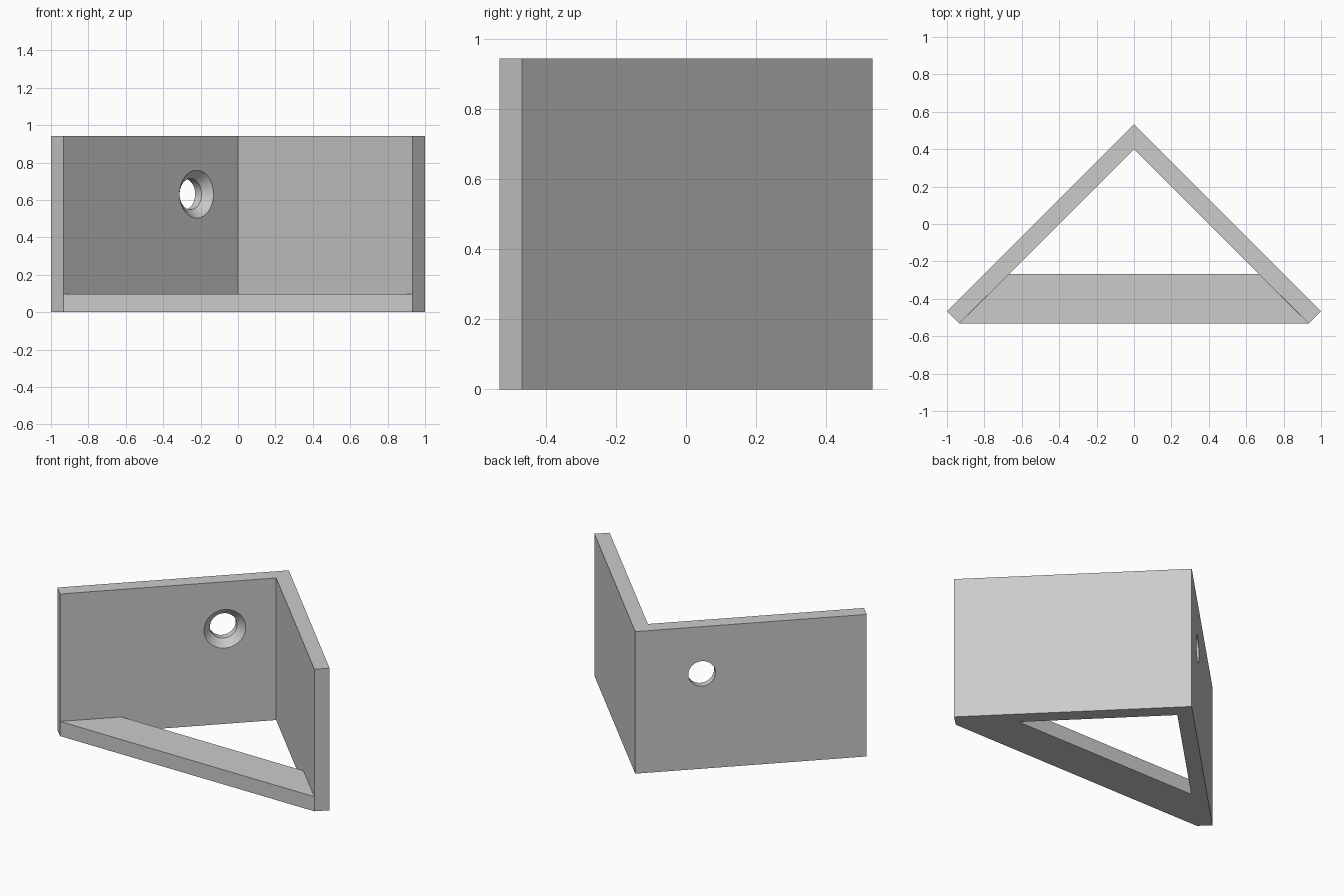
import bpy, bmesh, math
from mathutils import Vector, Matrix

if "Cube" in bpy.data.objects:
    bpy.data.objects.remove(bpy.data.objects["Cube"], do_unlink=True)

HEIGHT = 0.943       # wall height
BRACE_H = 0.097      # thickness of the front brace
APEX = 0.5325        # outer corner, also half the depth
STEP = 0.0663        # wall thickness measured along x or y
THICK = STEP * math.sqrt(2)
INNER = APEX - 2 * STEP
BRACE_Y = -0.267     # rear edge of the brace
HOLE_R, SINK_R = 0.083, 0.128

grey = bpy.data.materials.new("Plain grey")
grey.use_nodes = True
colour = (0.6, 0.6, 0.6, 1)
grey.diffuse_color = colour
grey.node_tree.nodes["Principled BSDF"].inputs["Base Color"].default_value = colour


def add_object(name, bm):
    bmesh.ops.recalc_face_normals(bm, faces=bm.faces)
    mesh = bpy.data.meshes.new(name)
    bm.to_mesh(mesh)
    bm.free()
    mesh.materials.append(grey)
    obj = bpy.data.objects.new(name, mesh)
    bpy.context.collection.objects.link(obj)
    return obj


def raise_faces(bm, faces, dz):
    """Extrude faces upward, keeping the originals, and return the new caps."""
    out = bmesh.ops.extrude_face_region(bm, geom=faces, use_keep_orig=True)["geom"]
    verts = [g for g in out if isinstance(g, bmesh.types.BMVert)]
    bmesh.ops.translate(bm, verts=verts, vec=(0, 0, dz))
    return [g for g in out if isinstance(g, bmesh.types.BMFace)]


# Plan of the two walls and the brace, sharing their corner points
bm = bmesh.new()
apex, inner = bm.verts.new((0, APEX, 0)), bm.verts.new((0, INNER, 0))
side = {}
for s in (1, -1):
    side[s] = [bm.verts.new((s * x, y, 0)) for x, y in (
        (INNER - BRACE_Y, BRACE_Y), (1 - STEP, -APEX), (1, APEX - 1))]
    wall = [apex, inner] + side[s]
    bm.faces.new(wall if s > 0 else wall[::-1])
bm.faces.new([side[1][0], side[-1][0], side[-1][1], side[1][1]])

# Raise everything to the brace height, then only the walls to full height
tops = raise_faces(bm, list(bm.faces), BRACE_H)
walls = [f for f in tops if len(f.verts) == 5]
raise_faces(bm, walls, HEIGHT - BRACE_H)
bmesh.ops.delete(bm, geom=walls, context='FACES')
bmesh.ops.recalc_face_normals(bm, faces=bm.faces)
bmesh.ops.dissolve_limit(bm, angle_limit=0.01, verts=bm.verts, edges=bm.edges)
bracket = add_object("corner_bracket", bm)


def screw_cutter(x, z):
    """Lathe a countersunk screw shape set square to the wall."""
    sink = SINK_R - HOLE_R
    over = 0.02
    profile = [(0, over), (HOLE_R, over), (HOLE_R, sink - THICK),
               (SINK_R + over, -THICK - over), (0, -THICK - over)]
    bm = bmesh.new()
    verts = [bm.verts.new((r, 0, h)) for r, h in profile]
    edges = [bm.edges.new(pair) for pair in zip(verts, verts[1:])]
    bmesh.ops.spin(bm, geom=verts + edges, cent=(0, 0, 0), axis=(0, 0, 1),
                   angle=math.tau, steps=48)
    bmesh.ops.remove_doubles(bm, verts=bm.verts, dist=0.0001)
    normal = Vector((math.copysign(1, x), 1, 0))
    turn = normal.to_track_quat('Z', 'Y').to_matrix().to_4x4()
    bm.transform(Matrix.Translation((x, APEX - abs(x), z)) @ turn)
    cutter = add_object("screw_hole_cutter", bm)
    cutter.hide_render = True
    return cutter


# Countersunk screw holes, two in each wall
bpy.context.view_layer.objects.active = bracket
bracket.select_set(True)
for x, z in ((0.778, 0.631), (0.288, 0.316), (-0.288, 0.631), (-0.778, 0.316)):
    cutter = screw_cutter(x, z)
    mod = bracket.modifiers.new("Screw hole", 'BOOLEAN')
    mod.operation = 'DIFFERENCE'
    mod.solver = 'EXACT'
    mod.object = cutter
    bpy.ops.object.modifier_apply(modifier=mod.name)
    bpy.data.objects.remove(cutter, do_unlink=True)

bpy.ops.object.shade_smooth_by_angle(angle=math.radians(30))
